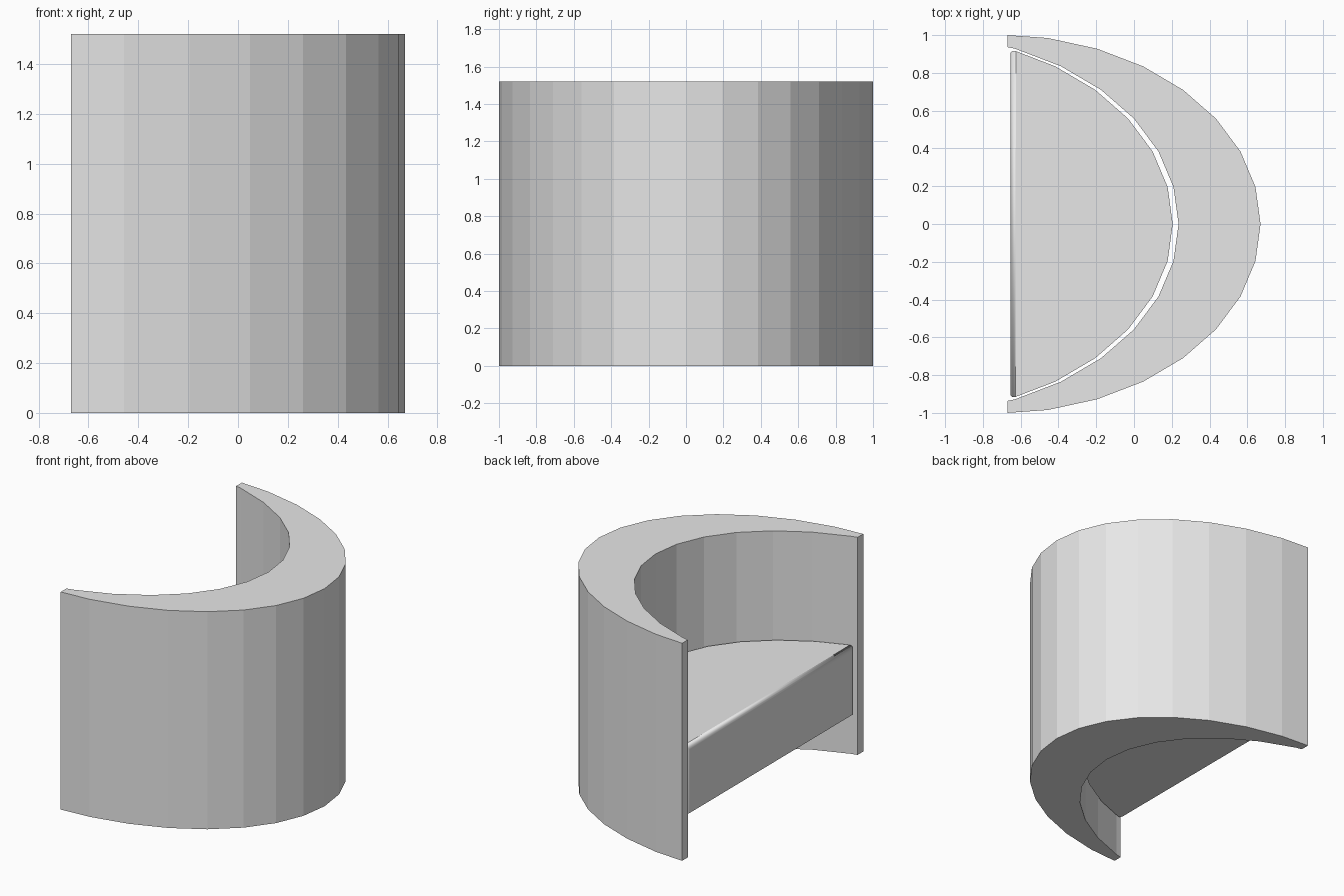
import bpy, bmesh, math

cube = bpy.data.objects.get("Cube")
if cube:
    bpy.data.objects.remove(cube, do_unlink=True)

# Single upholstery colour
grey = bpy.data.materials.new("light_grey")
grey.use_nodes = True
grey.diffuse_color = (0.8, 0.8, 0.8, 1)
grey.node_tree.nodes["Principled BSDF"].inputs["Base Color"].default_value = (0.8, 0.8, 0.8, 1)


def arc(centre_x, cut_x):
    """Faceted half ellipse, trimmed flat at cut_x, running from -y to +y."""
    pts = []
    for i in range(9):
        a = math.pi / 2 * i / 8
        x, y = centre_x + 1.4 * math.cos(a), 1.004 * math.sin(a)
        if x <= cut_x:
            px, py = pts[-1]
            t = (px - cut_x) / (px - x)
            pts.append((cut_x, py + t * (y - py)))
            break
        pts.append((x, y))
    return [(x, -y) for x, y in reversed(pts[1:])] + pts


def prism(name, outline, z0, z1, bevel=0.0):
    """Extrude an outline; optionally round the flat front's top and side edges."""
    bm = bmesh.new()
    base = bm.faces.new([bm.verts.new((x, y, z0)) for x, y in outline])
    top = bmesh.ops.extrude_face_region(bm, geom=[base], use_keep_orig=True)
    for v in top["geom"]:
        if isinstance(v, bmesh.types.BMVert):
            v.co.z = z1
    bmesh.ops.recalc_face_normals(bm, faces=bm.faces)
    if bevel:
        front = min(v.co.x for v in bm.verts)
        edges = [e for e in bm.edges
                 if all(v.co.x < front + 1e-4 for v in e.verts)
                 and any(v.co.z > z1 - 1e-4 for v in e.verts)]
        rounded = bmesh.ops.bevel(bm, geom=edges, offset=bevel, segments=4,
                                  profile=0.5, affect='EDGES')
        for f in rounded["faces"]:
            f.smooth = True
    mesh = bpy.data.meshes.new(name)
    bm.to_mesh(mesh)
    bm.free()
    mesh.materials.append(grey)
    obj = bpy.data.objects.new(name, mesh)
    bpy.context.collection.objects.link(obj)
    return obj


# Crescent shell forming back and arms
outer = arc(-0.73, -0.67)
inner = arc(-1.164, -0.67)
prism("curved_back", outer + inner[::-1], 0, 1.52)

# Seat slab set inside the shell with a small gap
prism("seat", arc(-1.195, -0.655), 0.29, 0.765, bevel=0.03)
